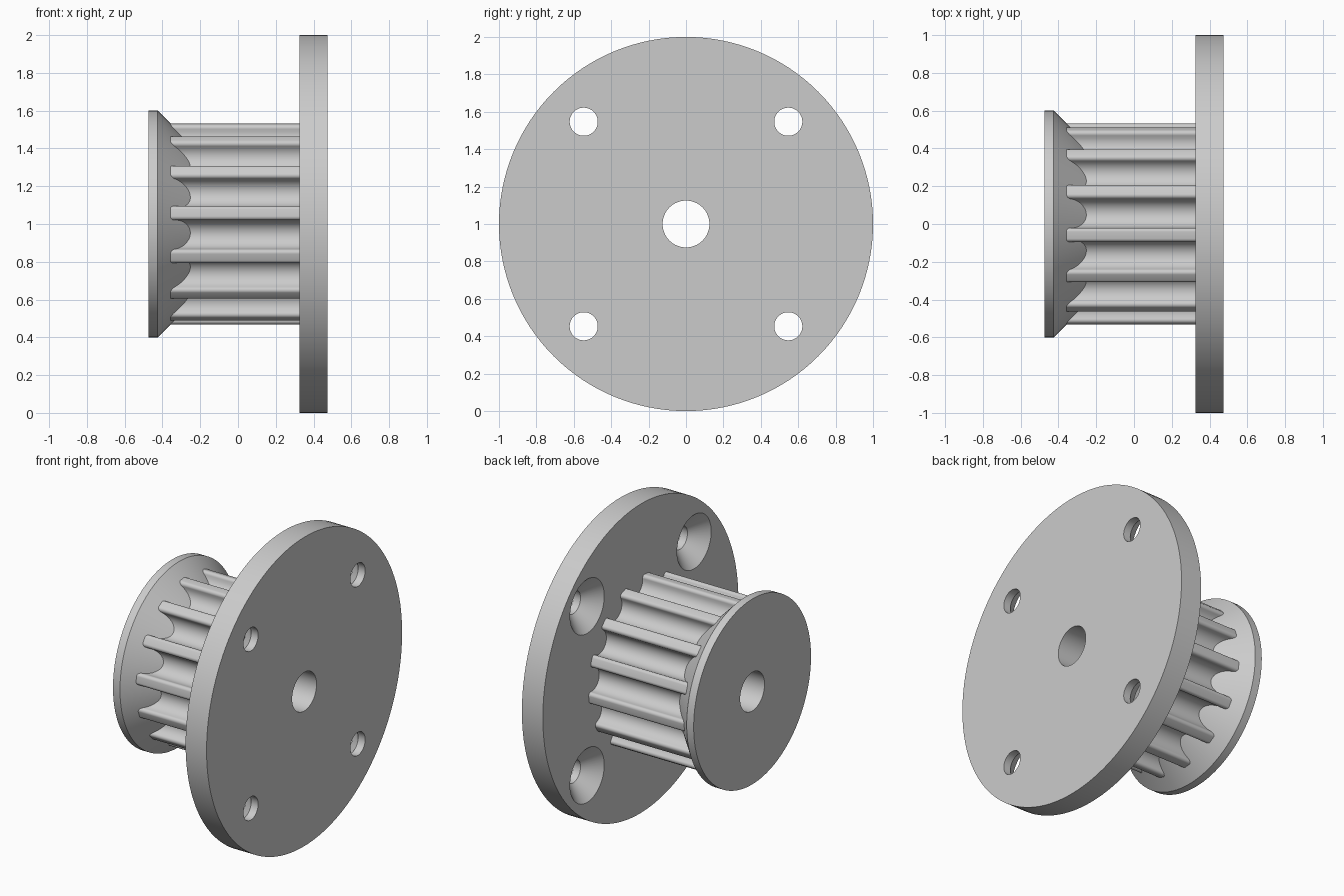
import bpy
import bmesh
from math import sin, cos, pi, atan2, sqrt, radians

cube = bpy.data.objects.get("Cube")
if cube:
    bpy.data.objects.remove(cube, do_unlink=True)

AXIS_Z = 1.0
BORE = 0.125
TEETH = 14

grey = bpy.data.materials.new("plain_grey")
grey.use_nodes = True
grey.diffuse_color = (0.6, 0.6, 0.6, 1)
grey.node_tree.nodes["Principled BSDF"].inputs["Base Color"].default_value = (0.6, 0.6, 0.6, 1)


def circle(radius, sides=128, y=0.0, z=0.0):
    """Points of a circle in the plane across the axle."""
    return [(y + radius * cos(2 * pi * i / sides), z + radius * sin(2 * pi * i / sides))
            for i in range(sides)]


def ring(bm, points, x):
    return [bm.verts.new((x, y, AXIS_Z + z)) for y, z in points]


def wall(bm, a, b):
    for i in range(len(a)):
        j = (i + 1) % len(a)
        bm.faces.new((a[i], a[j], b[j], b[i]))


def cap(bm, rings):
    """Fill the area between an outer ring and the holes in it."""
    edges = []
    for r in rings:
        for i in range(len(r)):
            pair = (r[i - 1], r[i])
            edges.append(bm.edges.get(pair) or bm.edges.new(pair))
    bmesh.ops.triangle_fill(bm, edges=edges, use_beauty=True)


def finish(bm, name):
    bmesh.ops.recalc_face_normals(bm, faces=bm.faces[:])
    mesh = bpy.data.meshes.new(name)
    bm.to_mesh(mesh)
    bm.free()
    mesh.materials.append(grey)
    obj = bpy.data.objects.new(name, mesh)
    bpy.context.collection.objects.link(obj)
    bpy.ops.object.select_all(action='DESELECT')
    obj.select_set(True)
    bpy.context.view_layer.objects.active = obj
    bpy.ops.object.shade_smooth_by_angle(angle=radians(30))
    return obj


# Mounting flange: disc with bore and four countersunk screw holes
def build_flange(inner_x=0.325, outer_x=0.475, hole=0.075, sink=0.175, offset=0.547):
    bm = bmesh.new()
    inner, outer = [], []
    for radius in (1.0, BORE):
        inner.append(ring(bm, circle(radius), inner_x))
        outer.append(ring(bm, circle(radius), outer_x))
        wall(bm, inner[-1], outer[-1])
    for sy in (-1, 1):
        for sz in (-1, 1):
            def spot(r):
                return circle(r, 48, sy * offset, sz * offset)
            inner.append(ring(bm, spot(sink), inner_x))
            throat = ring(bm, spot(hole), inner_x + sink - hole)
            outer.append(ring(bm, spot(hole), outer_x))
            wall(bm, inner[-1], throat)
            wall(bm, throat, outer[-1])
    cap(bm, inner)
    cap(bm, outer)
    return finish(bm, "mounting_flange")


# Toothed hub: round-bottomed grooves with rounded tooth corners
def tooth_section(tip=0.533, groove=0.077, fillet=0.02, steps=8):
    side = groove + fillet
    depth = sqrt((tip - fillet) ** 2 - side ** 2)
    sweep = pi / 2 + atan2(side, depth)
    half = [(depth - groove * cos(t), groove * sin(t))
            for t in (pi / 2 * i / steps for i in range(steps + 1))]
    half += [(depth + fillet * sin(s), side - fillet * cos(s))
             for s in (sweep * i / steps for i in range(1, steps + 1))]
    profile = [(u, -v) for u, v in reversed(half[1:])] + half
    points = []
    for k in range(TEETH):
        a = radians(135) + 2 * pi * k / TEETH
        points += [(u * cos(a) - v * sin(a), u * sin(a) + v * cos(a)) for u, v in profile]
    return points


def build_hub(x0=-0.44, x1=0.325):
    bm = bmesh.new()
    ends = [[], []]
    for points in (tooth_section(), circle(BORE)):
        pair = [ring(bm, points, x) for x in (x0, x1)]
        wall(bm, *pair)
        ends[0].append(pair[0])
        ends[1].append(pair[1])
    for rings in ends:
        cap(bm, rings)
    return finish(bm, "toothed_hub")


# End lip: thin rim with a cone running down into the grooves
def build_lip():
    profile = [(-0.475, BORE), (-0.475, 0.6), (-0.425, 0.6), (-0.245, 0.42),
               (-0.44, 0.42), (-0.44, BORE)]
    bm = bmesh.new()
    rings = [ring(bm, circle(r), x) for x, r in profile]
    for i in range(len(rings)):
        wall(bm, rings[i - 1], rings[i])
    return finish(bm, "end_lip")


build_flange()
build_hub()
build_lip()
